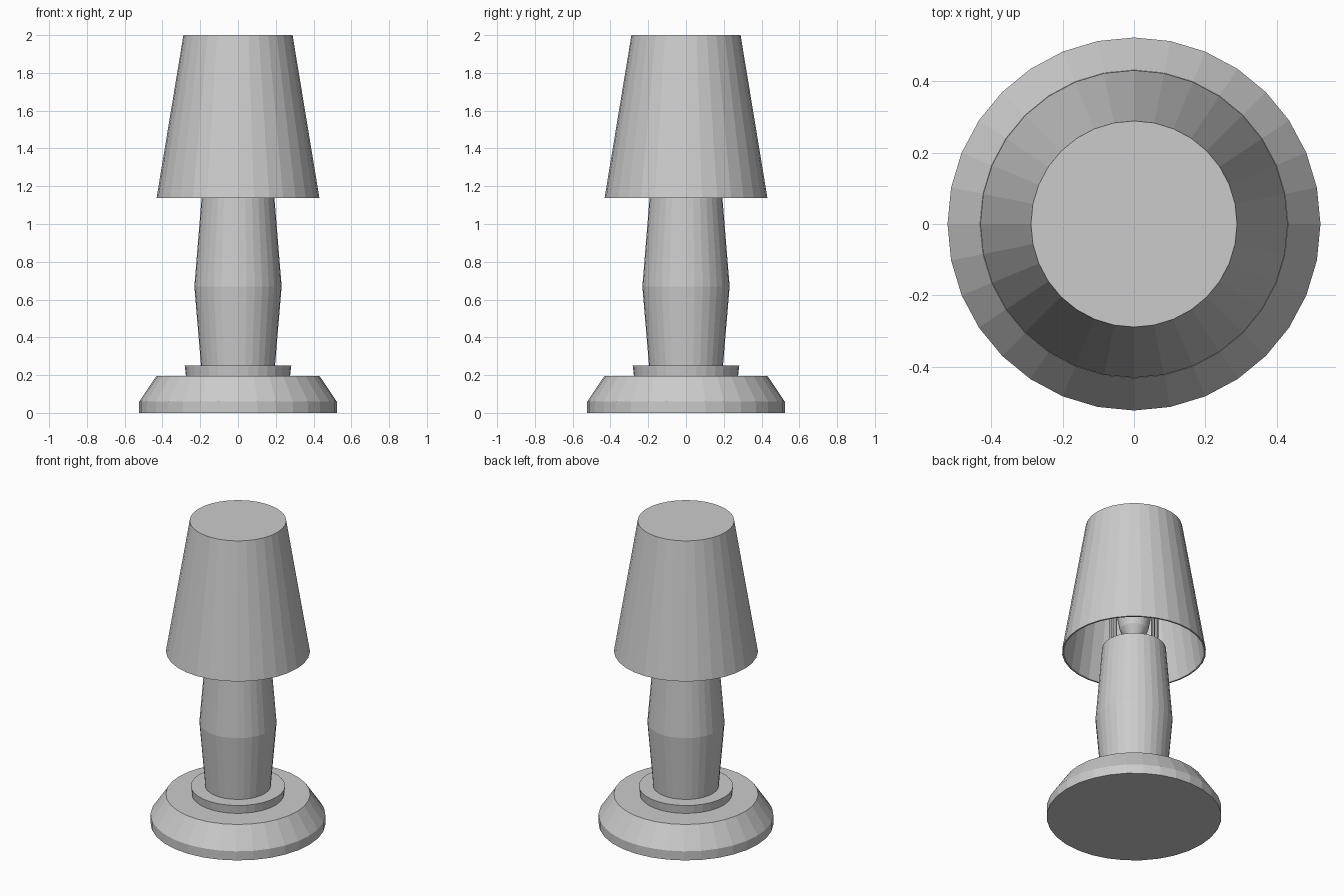
import bpy, bmesh
from math import cos, sin, pi

if "Cube" in bpy.data.objects:
    bpy.data.objects.remove(bpy.data.objects["Cube"])


def lathe(name, profile, sides=32, center=(0, 0)):
    """Spin an (r, z) profile around z; r = 0 ends close to a single point."""
    bm = bmesh.new()
    rings = []
    for r, z in profile:
        n = sides if r > 0 else 1
        rings.append([bm.verts.new((center[0] + r * cos(2 * pi * i / sides),
                                    center[1] + r * sin(2 * pi * i / sides), z))
                      for i in range(n)])
    for a, b in zip(rings, rings[1:]):
        for i in range(sides):
            j = (i + 1) % sides
            if len(a) == 1:
                bm.faces.new((a[0], b[j], b[i]))
            elif len(b) == 1:
                bm.faces.new((a[i], a[j], b[0]))
            else:
                bm.faces.new((a[i], a[j], b[j], b[i]))
    bmesh.ops.recalc_face_normals(bm, faces=bm.faces)
    # merge flat fans into single caps
    bmesh.ops.dissolve_limit(bm, angle_limit=0.001, verts=bm.verts, edges=bm.edges)
    mesh = bpy.data.meshes.new(name)
    bm.to_mesh(mesh)
    bm.free()
    obj = bpy.data.objects.new(name, mesh)
    bpy.context.collection.objects.link(obj)
    return obj


# Foot with sloped shoulder
lathe("base", [(0, 0), (0.523, 0), (0.523, 0.06), (0.432, 0.195), (0, 0.195)])

# Thin disc under the body
lathe("collar", [(0, 0.19), (0.275, 0.19), (0.282, 0.25), (0, 0.25)])

# Body, widest just below the middle
lathe("body", [(0, 0.24), (0.195, 0.24), (0.231, 0.67), (0.191, 1.16), (0, 1.16)])

# Bulb with its neck
lathe("bulb", [(0, 1.15), (0.05, 1.15), (0.05, 1.23), (0.085, 1.29), (0.1, 1.37),
               (0.085, 1.44), (0.05, 1.48), (0, 1.5)])

# Four slim rods holding the shade
for k in range(4):
    a = k * pi / 2
    lathe("shade_rod_%d" % (k + 1),
          [(0, 1.15), (0.012, 1.15), (0.012, 1.99), (0, 1.99)], 8,
          (0.175 * cos(a), 0.175 * sin(a)))

# Shade: thin-walled, open below, closed on top
lathe("shade", [(0, 2.0), (0.289, 2.0), (0.431, 1.138), (0.421, 1.138),
                (0.281, 1.985), (0, 1.985)])
